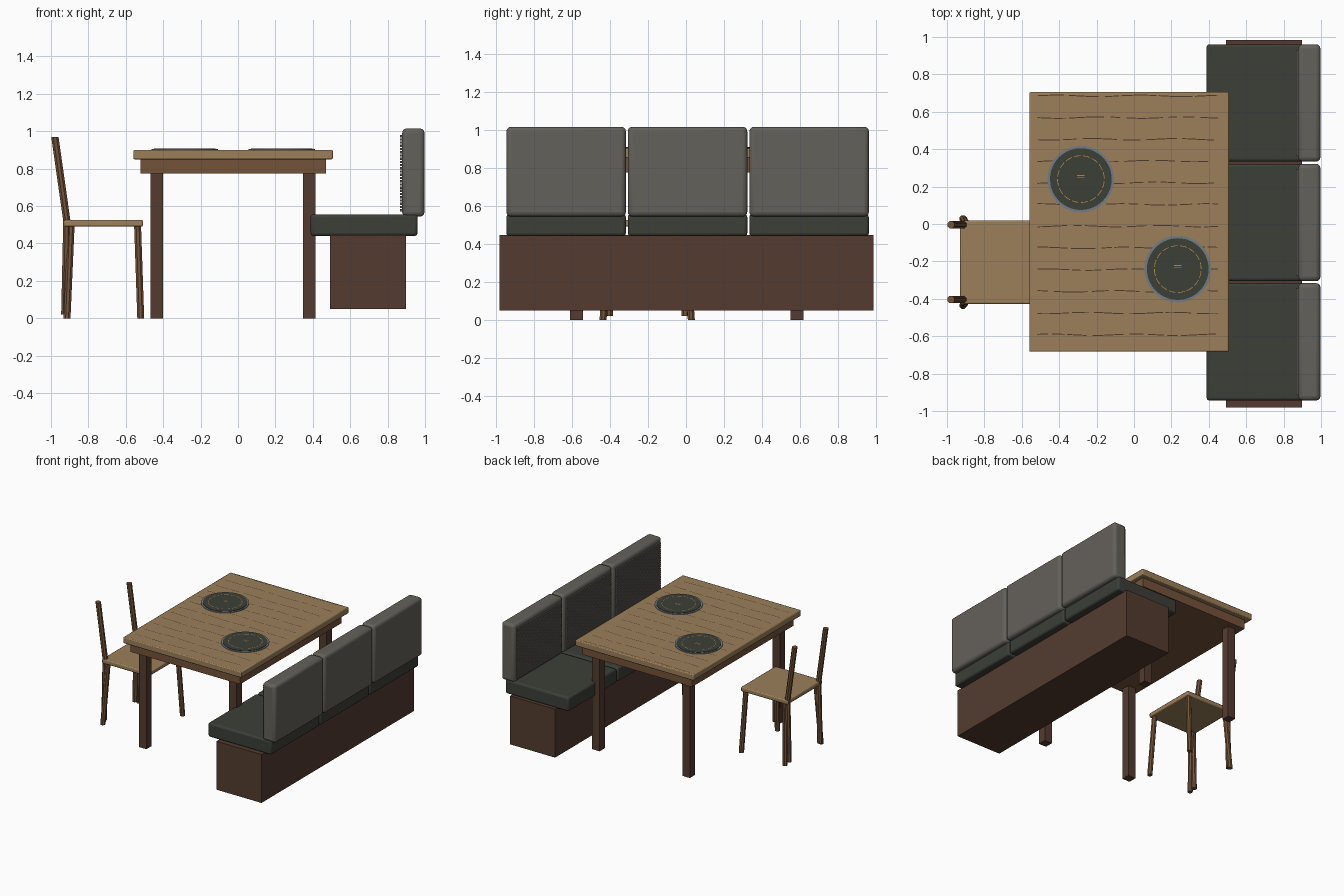
import bpy, bmesh, math, random
from mathutils import Vector

random.seed(4)
if "Cube" in bpy.data.objects:
    bpy.data.objects.remove(bpy.data.objects["Cube"])


def material(name, rgb):
    lin = [((c / 255 + 0.055) / 1.055) ** 2.4 for c in rgb] + [1]
    m = bpy.data.materials.new(name)
    m.use_nodes = True
    m.diffuse_color = lin
    m.node_tree.nodes["Principled BSDF"].inputs["Base Color"].default_value = lin
    return m


light_wood = material("light wood", (156, 127, 90))
mid_wood = material("mid wood", (116, 83, 58))
dark_wood = material("dark wood", (83, 59, 47))
seat_fabric = material("dark fabric", (60, 62, 55))
back_fabric = material("grey fabric", (100, 97, 90))
grain_ink = material("grain brown", (76, 58, 42))
rim_blue = material("rim blue grey", (112, 124, 132))
gold = material("gold", (176, 136, 80))


def add_object(name, bm, mat, bevel=0, segments=2):
    bmesh.ops.recalc_face_normals(bm, faces=bm.faces)
    mesh = bpy.data.meshes.new(name)
    bm.to_mesh(mesh)
    bm.free()
    mesh.materials.append(mat)
    ob = bpy.data.objects.new(name, mesh)
    bpy.context.collection.objects.link(ob)
    if bevel:
        mod = ob.modifiers.new("soft edges", "BEVEL")
        mod.width = bevel
        mod.segments = segments
        bpy.ops.object.select_all(action="DESELECT")
        ob.select_set(True)
        bpy.context.view_layer.objects.active = ob
        bpy.ops.object.shade_smooth_by_angle(angle=math.radians(35))
    return ob


def put_box(bm, x, y, z):
    verts = bmesh.ops.create_cube(bm, size=1)["verts"]
    for v in verts:
        v.co = [(a + b) / 2 + c * (b - a) for (a, b), c in zip((x, y, z), v.co)]


def box(name, x, y, z, mat, bevel=0, segments=2):
    bm = bmesh.new()
    put_box(bm, x, y, z)
    return add_object(name, bm, mat, bevel, segments)


def rod(name, points, radius, mat, sides=8):
    """Round bar swept through horizontal rings, so bends stay joined."""
    bm = bmesh.new()
    rings = []
    for p in points:
        rings.append([bm.verts.new(Vector(p) + Vector((
            radius * math.cos((i + 0.5) * math.tau / sides),
            radius * math.sin((i + 0.5) * math.tau / sides), 0)))
            for i in range(sides)])
    for low, high in zip(rings, rings[1:]):
        for i in range(sides):
            j = (i + 1) % sides
            bm.faces.new((low[i], low[j], high[j], high[i]))
    bm.faces.new(rings[0])
    bm.faces.new(rings[-1])
    return add_object(name, bm, mat)


def ribbon(bm, points, width, z):
    """Flat strip following a path of 2D points."""
    pairs = []
    for i, p in enumerate(points):
        a, b = points[max(i - 1, 0)], points[min(i + 1, len(points) - 1)]
        side = Vector((a[1] - b[1], b[0] - a[0])).normalized() * width / 2
        pairs.append([bm.verts.new((p[0] + s * side.x, p[1] + s * side.y, z))
                      for s in (1, -1)])
    for (a, b), (c, d) in zip(pairs, pairs[1:]):
        bm.faces.new((a, b, d, c))


# Table
box("table_top", (-0.56, 0.507), (-0.683, 0.705), (0.85, 0.9), light_wood, 0.007)
box("table_apron", (-0.52, 0.47), (-0.643, 0.665), (0.775, 0.85), mid_wood)
for x in (-0.434, 0.381):
    for y in (-0.576, 0.584):
        box("table_leg", (x - 0.034, x + 0.034), (y - 0.034, y + 0.034),
            (0, 0.78), dark_wood)

# Broken wavy grain lines on the table top
bm = bmesh.new()
for row in range(12):
    y0 = -0.592 + row * 0.1161
    phase = random.uniform(0, math.tau)
    x = -0.515
    while x < 0.42:
        end = min(x + random.uniform(0.04, 0.2), 0.45)
        path = [(x + (end - x) * k / 6, y0 + 0.004 * math.sin(
            phase + 14 * (x + (end - x) * k / 6))) for k in range(7)]
        ribbon(bm, path, 0.005, 0.9015)
        x = end + random.uniform(0.012, 0.035)
add_object("table_grain", bm, grain_ink)


# Plates with a pale rim and a broken gold ring
def disc(name, cx, cy, radius, z0, z1, mat):
    bm = bmesh.new()
    bmesh.ops.create_cone(bm, cap_ends=True, segments=40, radius1=radius,
                          radius2=radius, depth=z1 - z0)
    bmesh.ops.translate(bm, verts=bm.verts, vec=(cx, cy, (z0 + z1) / 2))
    add_object(name, bm, mat)


for cx, cy in ((-0.284, 0.24), (0.234, -0.241)):
    disc("plate_rim", cx, cy, 0.178, 0.9, 0.905, rim_blue)
    disc("plate", cx, cy, 0.165, 0.9, 0.908, seat_fabric)
    bm = bmesh.new()
    for n in range(16):
        start = n * math.tau / 16
        arc = [start + k * 0.075 for k in range(5)]
        ribbon(bm, [(cx + 0.125 * math.cos(t), cy + 0.125 * math.sin(t))
                    for t in arc], 0.004, 0.909)
    for dy in (0.007, 0.019):
        ribbon(bm, [(cx - 0.02, cy + dy), (cx + 0.02, cy + dy)], 0.004, 0.909)
    add_object("plate_gold_marks", bm, gold)

# Bench
box("bench_base", (0.492, 0.898), (-0.98, 0.985), (0.05, 0.445), dark_wood)
for centre in (-0.63, 0.008, 0.647):
    y = (centre - 0.314, centre + 0.314)
    box("bench_seat_cushion", (0.388, 0.96), y, (0.44, 0.556), seat_fabric, 0.016, 3)
    box("bench_back_cushion", (0.878, 0.997), y, (0.543, 1.015), back_fabric, 0.024, 3)
    bm = bmesh.new()
    for n in range(24):
        z = 0.572 + n * 0.0172
        put_box(bm, (0.867, 0.885), (y[0] + 0.03, y[1] - 0.03), (z, z + 0.012))
    add_object("back_cushion_ribs", bm, back_fabric)

# Chair
box("chair_seat", (-0.93, -0.508), (-0.428, 0.02), (0.49, 0.526), light_wood, 0.008)
for side in (-1, 1):
    mid = -0.204

    def at(x, dy, z):
        return (x, mid + side * dy, z)

    rod("chair_front_leg", [at(-0.52, 0.232, 0), at(-0.537, 0.197, 0.5)],
        0.02, mid_wood)
    rod("chair_rear_leg", [at(-0.914, 0.232, 0), at(-0.892, 0.197, 0.5)],
        0.02, mid_wood)
    rod("chair_back_post", [at(-0.926, 0.2, 0.02), at(-0.915, 0.2, 0.52),
                            at(-0.979, 0.2, 0.97)], 0.021, mid_wood)
